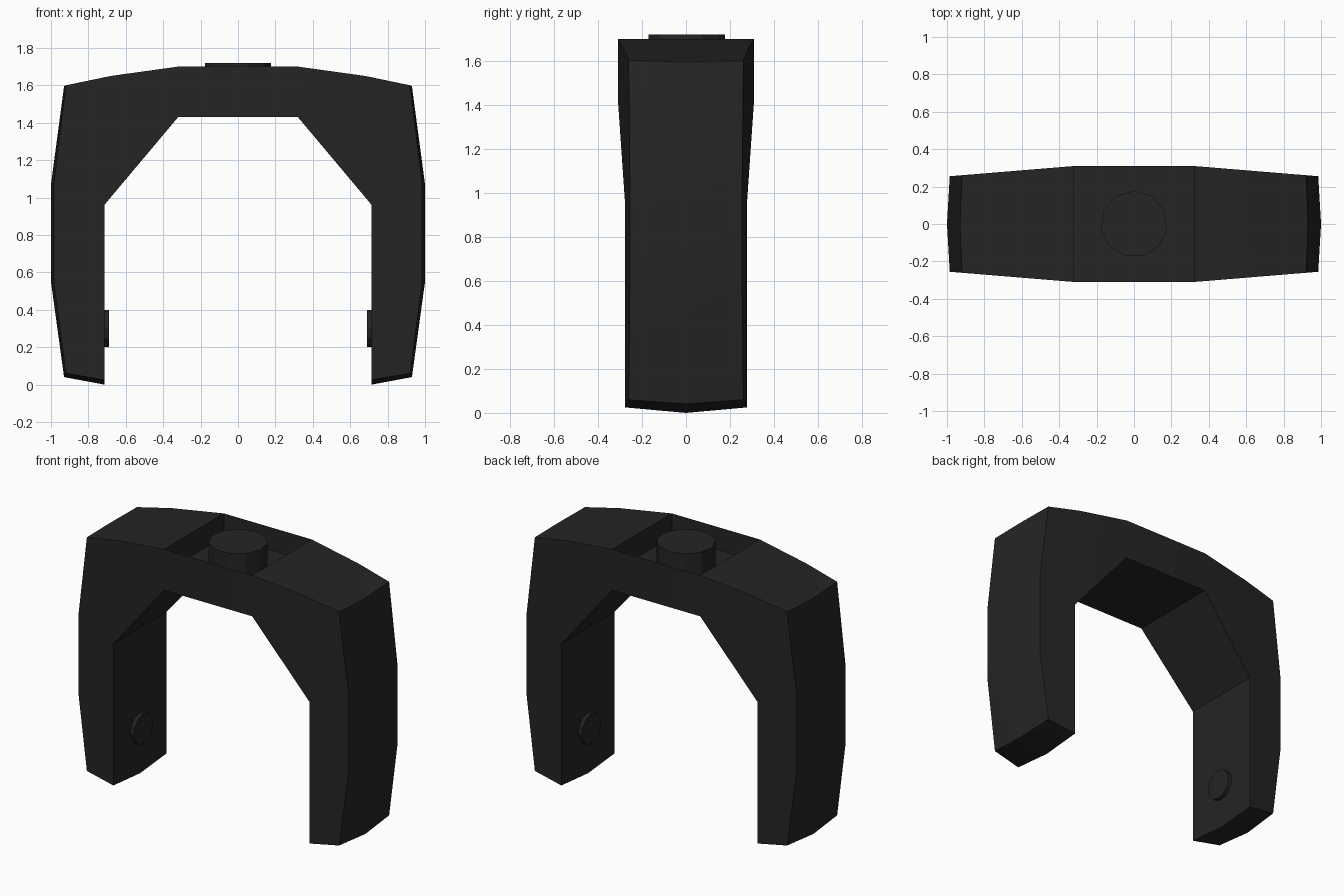
import bpy, bmesh, math

cube = bpy.data.objects.get("Cube")
if cube:
    bpy.data.objects.remove(cube)

black = bpy.data.materials.new("charcoal_black")
black.use_nodes = True
black.diffuse_color = (0.018, 0.018, 0.018, 1)
black.node_tree.nodes["Principled BSDF"].inputs["Base Color"].default_value = black.diffuse_color

INNER_X, FLOOR_Z, TOP_Z, UNDER_Z = 0.32, 1.55, 1.70, 1.43


def half_depth(x):
    """The bracket narrows from the middle towards its outer sides."""
    return 0.31 - 0.082 * max(0, abs(x) - INNER_X)


# Arm outline: x, z at the edges, then the outward crown at mid depth
ARM = [
    (INNER_X, TOP_Z, 0, 0), (0.68, 1.65, 0, 0), (0.92, 1.60, 0.01, -0.005),
    (0.985, 1.07, 0.015, 0), (0.985, 0.55, 0.015, 0),
    (0.92, 0.06, 0.01, -0.02), (0.715, 0.025, 0, -0.025),
    (0.715, 0.96, 0, 0), (INNER_X, UNDER_Z, 0, 0),
]


def finish(obj):
    obj.data.materials.append(black)
    bpy.ops.object.select_all(action="DESELECT")
    obj.select_set(True)
    bpy.context.view_layer.objects.active = obj
    bpy.ops.object.shade_smooth_by_angle(angle=math.radians(25))


# Bracket body
bm = bmesh.new()


def quad(points):
    bm.faces.new([bm.verts.new(p) for p in points])


for side in (-1, 1):
    front = [bm.verts.new((side * x, -half_depth(x), z)) for x, z, dx, dz in ARM]
    mid = [bm.verts.new((side * (x + dx), 0, z + dz)) for x, z, dx, dz in ARM]
    back = [bm.verts.new((side * x, half_depth(x), z)) for x, z, dx, dz in ARM]
    bm.faces.new(front)
    bm.faces.new(back)
    for a, b in ((front, mid), (mid, back)):
        for i in range(len(ARM) - 1):
            bm.faces.new((a[i], a[i + 1], b[i + 1], b[i]))
    # Recess side wall
    d, x = half_depth(0), side * INNER_X
    quad([(x, -d, FLOOR_Z), (x, d, FLOOR_Z), (x, d, TOP_Z), (x, -d, TOP_Z)])
    # Thin middle wall at the front or back
    y = side * d
    quad([(-INNER_X, y, UNDER_Z), (INNER_X, y, UNDER_Z), (INNER_X, y, TOP_Z), (-INNER_X, y, TOP_Z)])

# Recess floor and underside of the crossbar
for z in (FLOOR_Z, UNDER_Z):
    quad([(-INNER_X, -d, z), (INNER_X, -d, z), (INNER_X, d, z), (-INNER_X, d, z)])

bmesh.ops.remove_doubles(bm, verts=bm.verts, dist=0.0005)
bmesh.ops.recalc_face_normals(bm, faces=bm.faces)
mesh = bpy.data.meshes.new("bracket_body")
bm.to_mesh(mesh)
bm.free()
body = bpy.data.objects.new("bracket_body", mesh)
bpy.context.collection.objects.link(body)
finish(body)


def cylinder(name, sides, radius, depth, location, rotation):
    bpy.ops.mesh.primitive_cylinder_add(vertices=sides, radius=radius, depth=depth,
                                        location=location, rotation=rotation)
    obj = bpy.context.object
    obj.name = name
    finish(obj)


# Peg standing in the recess
cylinder("top_peg", 11, 0.178, 0.17, (0, 0, 1.635), (0, 0, 0))

# Round pads on the inner faces of the legs
for name, side in (("left_pad", 1), ("right_pad", -1)):
    cylinder(name, 12, 0.1, 0.04, (side * 0.71, 0, 0.30), (0, math.pi / 2, 0))
